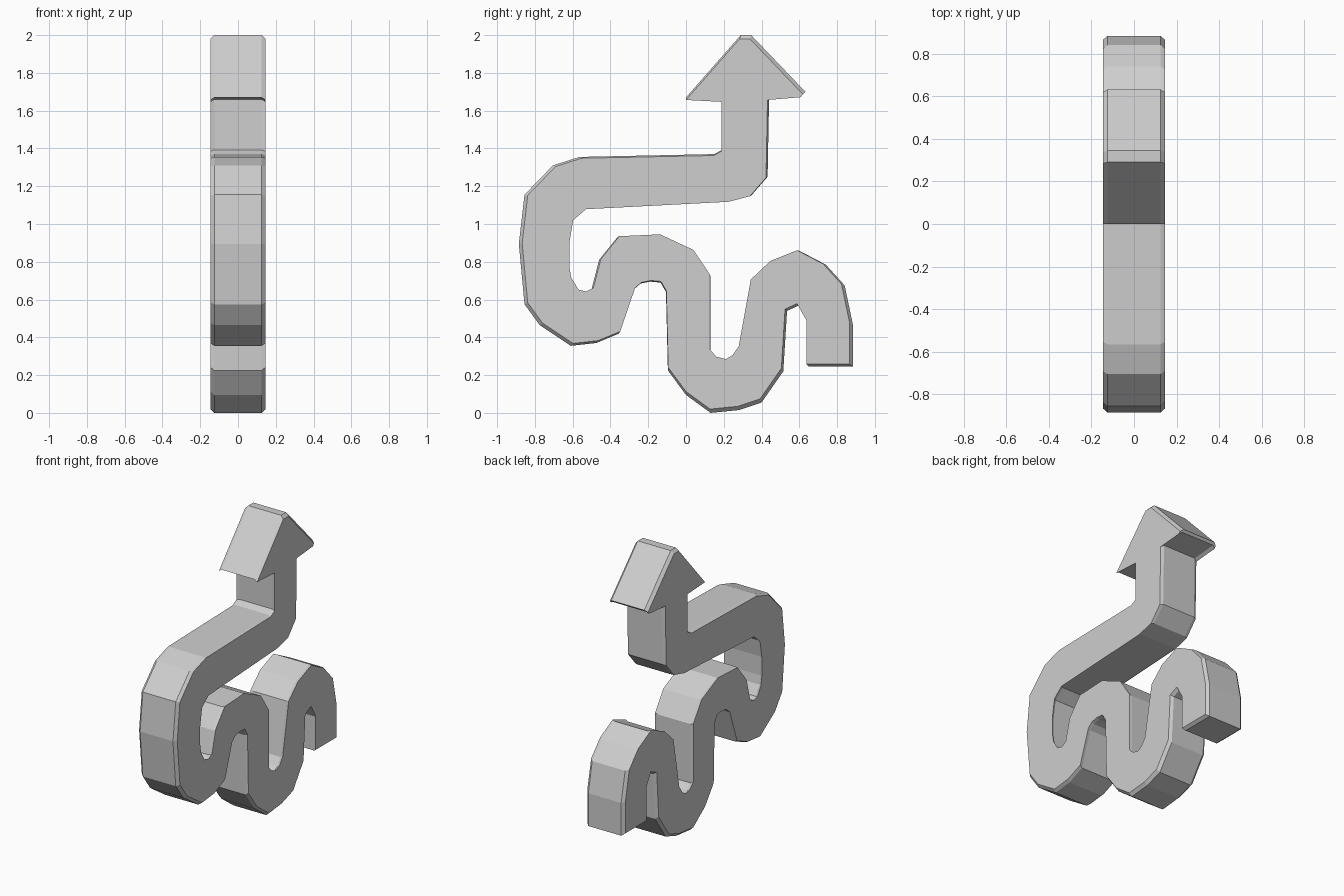
import bpy
import bmesh

HALF_WIDTH = 0.145   # flat sides
HALF_RIM = 0.125     # straight part of the band
SIDE_SCALE = 0.98    # flat sides are slightly shrunk about the middle

# Arrow tip and head, (y, z)
head_tip = [(0, 1.67), (.29, 2), (.345, 2), (.632, 1.7), (.618, 1.685)]

# Right side of the stem down along the inner edge to the tail end
inner_edge = [
    (.44, 1.67), (.432, 1.25), (.345, 1.15), (.23, 1.12), (-.54, 1.08),
    (-.61, 1.02), (-.63, .9), (-.63, .77), (-.62, .71), (-.58, .645),
    (-.54, .635), (-.5, .655), (-.46, .81), (-.36, .934), (-.14, .944),
    (.04, .86), (.13, .725), (.13, .32), (.165, .283), (.215, .27),
    (.25, .29), (.285, .34), (.35, .7), (.455, .8), (.6, .858),
    (.74, .785), (.84, .675), (.883, .47), (.883, .245),
]

# Tail end back along the outer edge to the left side of the stem
outer_edge = [
    (.65, .245), (.65, .48), (.6, .57), (.535, .54), (.515, .22),
    (.4, .055), (.28, .015), (.13, 0), (0, .095), (-.096, .225),
    (-.106, .64), (-.135, .69), (-.19, .695), (-.24, .685), (-.275, .655),
    (-.355, .42), (-.475, .37), (-.61, .355), (-.775, .465), (-.855, .575),
    (-.885, .895), (-.855, 1.155), (-.705, 1.31), (-.565, 1.355),
    (.15, 1.37), (.192, 1.393), (.192, 1.66),
]


def make_material(name, color):
    mat = bpy.data.materials.new(name)
    mat.use_nodes = True
    mat.diffuse_color = color
    mat.node_tree.nodes["Principled BSDF"].inputs["Base Color"].default_value = color
    return mat


def add_ring(bm, outline, x, scale):
    """One copy of the outline at x, scaled about the middle of the model."""
    return [bm.verts.new((x, y * scale, 1 + (z - 1) * scale)) for y, z in outline]


def build_band(name, outline, material):
    """Extrude the outline sideways, with shrunken flat sides."""
    bm = bmesh.new()
    rings = [
        add_ring(bm, outline, -HALF_WIDTH, SIDE_SCALE),
        add_ring(bm, outline, -HALF_RIM, 1),
        add_ring(bm, outline, HALF_RIM, 1),
        add_ring(bm, outline, HALF_WIDTH, SIDE_SCALE),
    ]
    count = len(outline)
    for ring, following in zip(rings, rings[1:]):
        for i in range(count):
            j = (i + 1) % count
            bm.faces.new((ring[i], ring[j], following[j], following[i]))
    caps = [bm.faces.new(rings[0]), bm.faces.new(rings[-1])]
    bmesh.ops.recalc_face_normals(bm, faces=bm.faces[:])
    bmesh.ops.triangulate(bm, faces=caps)
    bmesh.ops.recalc_face_normals(bm, faces=bm.faces[:])

    mesh = bpy.data.meshes.new(name)
    bm.to_mesh(mesh)
    bm.free()
    mesh.materials.append(material)
    obj = bpy.data.objects.new(name, mesh)
    bpy.context.collection.objects.link(obj)
    return obj


cube = bpy.data.objects.get("Cube")
if cube:
    bpy.data.objects.remove(cube, do_unlink=True)

# Winding arrow
grey = make_material("light_grey", (0.62, 0.62, 0.62, 1))
build_band("winding_arrow", head_tip + inner_edge + outer_edge, grey)
